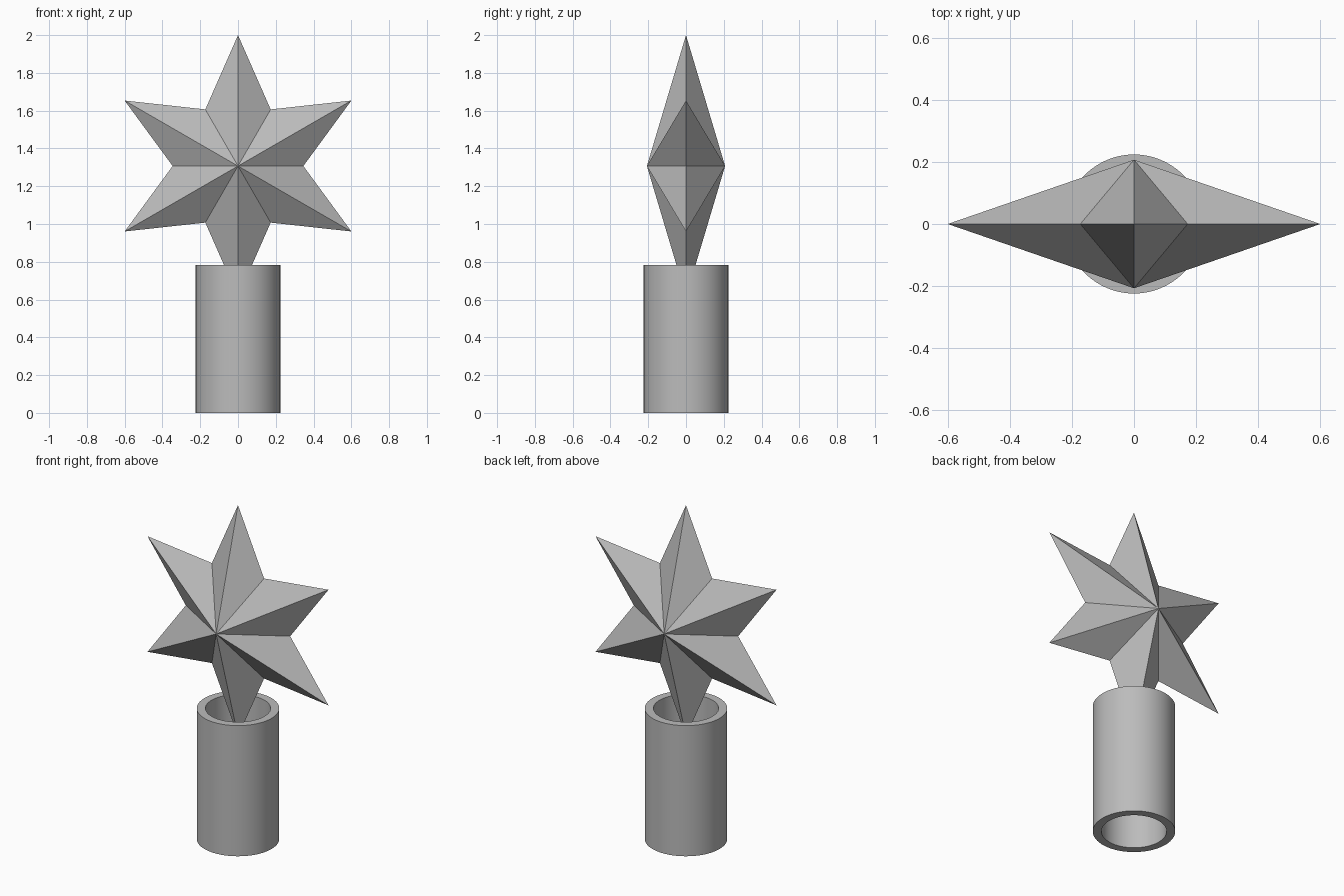
import bpy, bmesh, math

if "Cube" in bpy.data.objects:
    bpy.data.objects.remove(bpy.data.objects["Cube"])

grey = bpy.data.materials.new("plain grey")
grey.diffuse_color = (0.5, 0.5, 0.5, 1)
grey.use_nodes = True
grey.node_tree.nodes["Principled BSDF"].inputs["Base Color"].default_value = grey.diffuse_color


def make_object(name, bm):
    bmesh.ops.recalc_face_normals(bm, faces=bm.faces)
    mesh = bpy.data.meshes.new(name)
    bm.to_mesh(mesh)
    bm.free()
    mesh.materials.append(grey)
    obj = bpy.data.objects.new(name, mesh)
    bpy.context.collection.objects.link(obj)
    return obj


# Six-pointed faceted star: outline ring joined to a front and a back apex
CENTRE, TIP, NOTCH, DEPTH = 1.307, 0.693, 0.346, 0.207
bm = bmesh.new()
ring = []
for i in range(12):
    a = math.radians(90 + 30 * i)
    r = NOTCH if i % 2 else TIP
    ring.append(bm.verts.new((r * math.cos(a), 0, CENTRE + r * math.sin(a))))
for y in (-DEPTH, DEPTH):
    apex = bm.verts.new((0, y, CENTRE))
    for i in range(12):
        bm.faces.new((ring[i], ring[(i + 1) % 12], apex))
make_object("star", bm)

# Open tube holder: rectangular wall section swept round the z axis
OUTER, INNER, HEIGHT, SIDES = 0.224, 0.177, 0.783, 64
section = [(OUTER, 0), (OUTER, HEIGHT), (INNER, HEIGHT), (INNER, 0)]
bm = bmesh.new()
loops = []
for i in range(SIDES):
    a = 2 * math.pi * i / SIDES
    loops.append([bm.verts.new((r * math.cos(a), r * math.sin(a), z)) for r, z in section])
for i in range(SIDES):
    p, q = loops[i], loops[(i + 1) % SIDES]
    for k in range(4):
        n = (k + 1) % 4
        bm.faces.new((p[k], q[k], q[n], p[n]))
tube = make_object("tube_holder", bm)

# Smooth walls with sharp rims
bpy.context.view_layer.objects.active = tube
tube.select_set(True)
bpy.ops.object.shade_smooth_by_angle(angle=math.radians(30))
